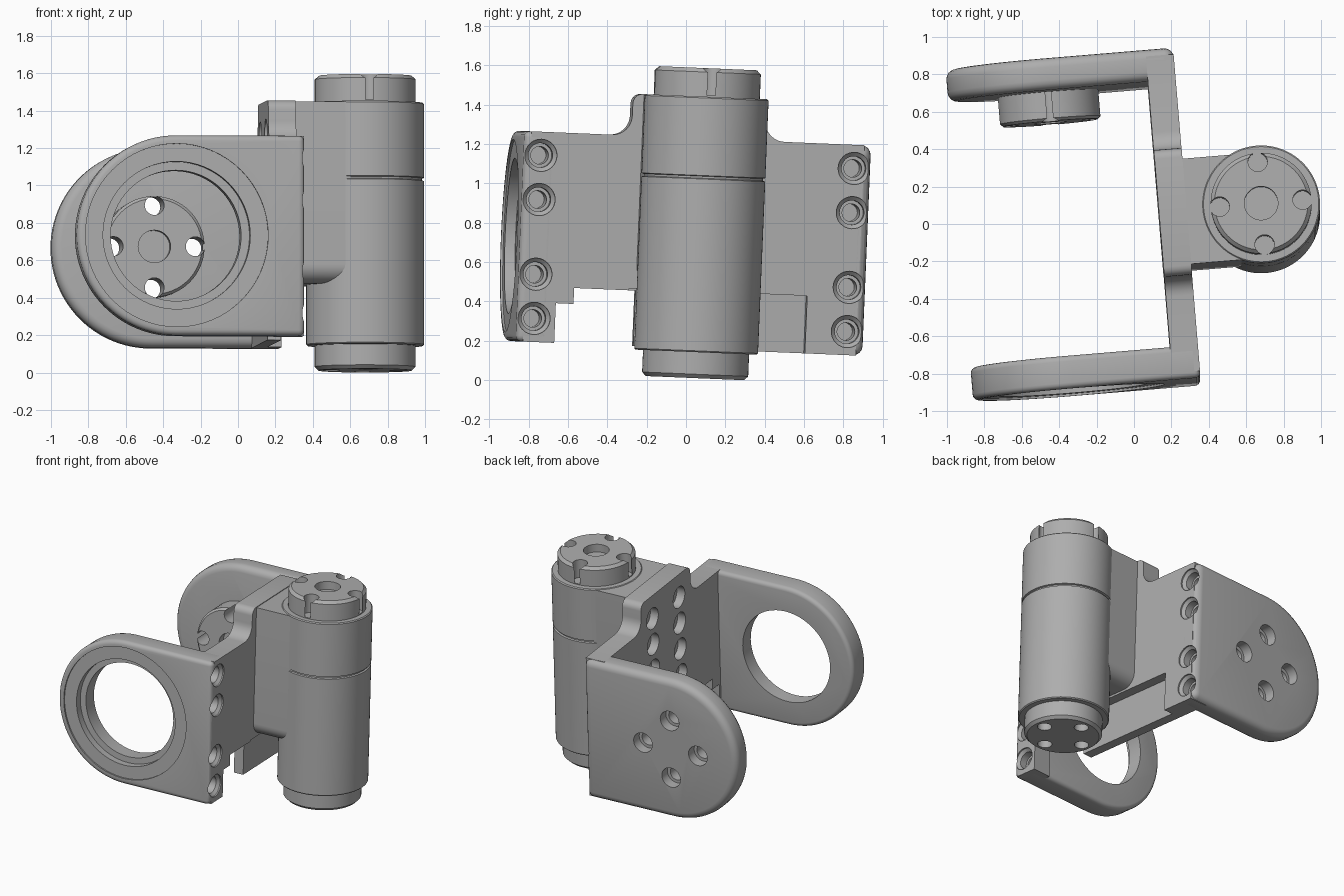
import bpy, bmesh, math
from mathutils import Matrix

if "Cube" in bpy.data.objects:
    bpy.data.objects.remove(bpy.data.objects["Cube"], do_unlink=True)

grey = bpy.data.materials.new("machined grey")
grey.use_nodes = True
COLOUR = (0.42, 0.42, 0.42, 1)
grey.diffuse_color = COLOUR
grey.node_tree.nodes["Principled BSDF"].inputs["Base Color"].default_value = COLOUR

parts, cutters = [], []


def place(axis, p, q, a):
    return {"x": (a, p, q), "y": (p, a, q), "z": (p, q, a)}[axis]


def finish(name, bm, cutter):
    bmesh.ops.recalc_face_normals(bm, faces=bm.faces)
    mesh = bpy.data.meshes.new(name)
    bm.to_mesh(mesh)
    bm.free()
    mesh.materials.append(grey)
    ob = bpy.data.objects.new(name, mesh)
    bpy.context.collection.objects.link(ob)
    ob.hide_render = cutter
    (cutters if cutter else parts).append(ob)
    return ob


def prism(name, axis, pts, a, b, cutter=False):
    """Extrude a flat outline along an axis."""
    bm = bmesh.new()
    lo, hi = ([bm.verts.new(place(axis, p, q, t)) for p, q in pts] for t in (a, b))
    bm.faces.new(lo)
    bm.faces.new(hi)
    n = len(pts)
    for i in range(n):
        j = (i + 1) % n
        bm.faces.new((lo[i], lo[j], hi[j], hi[i]))
    return finish(name, bm, cutter)


def turned(name, axis, centre, profile, cutter=False, n=64):
    """Turn (radius, position) pairs about an axis, with closed ends."""
    bm = bmesh.new()
    rings = []
    for r, a in profile:
        rings.append([bm.verts.new(place(axis, centre[0] + r * math.cos(math.tau * i / n),
                                         centre[1] + r * math.sin(math.tau * i / n), a))
                      for i in range(n)])
    bm.faces.new(rings[0])
    bm.faces.new(rings[-1])
    for lo, hi in zip(rings, rings[1:]):
        for i in range(n):
            j = (i + 1) % n
            bm.faces.new((lo[i], lo[j], hi[j], hi[i]))
    return finish(name, bm, cutter)


def apply(ob, mod):
    bpy.context.view_layer.objects.active = ob
    bpy.ops.object.modifier_apply(modifier=mod.name)


def bevel(ob, width, angle=40, segments=4):
    mod = ob.modifiers.new("Bevel", "BEVEL")
    mod.width, mod.segments = width, segments
    mod.limit_method, mod.angle_limit = "ANGLE", math.radians(angle)
    apply(ob, mod)


def cut(ob, tools):
    for tool in tools:
        mod = ob.modifiers.new("Cut", "BOOLEAN")
        mod.operation, mod.solver, mod.object = "DIFFERENCE", "EXACT", tool
        apply(ob, mod)


def arc(cx, cy, r, start, end, n):
    return [(cx + r * math.cos(math.radians(start + (end - start) * i / n)),
             cy + r * math.sin(math.radians(start + (end - start) * i / n))) for i in range(n + 1)]


def bolt_circle(axis, centre, radius, profile):
    return [turned("bolt_cutter", axis,
                   (centre[0] + radius * math.cos(k * math.pi / 2),
                    centre[1] + radius * math.sin(k * math.pi / 2)), profile, True, 24)
            for k in range(4)]


# Main sizes of the bracket
IN, OUT = 0.136, 0.285
MID, R = (-0.40, -0.103), 0.535
LOW, HIGH, TALL = MID[1] - R, MID[1] + R, 0.645
FRONT, BACK = (-0.865, -0.69), (0.737, 0.907)
POST = (0.684, 0.022)

# Arms: half-round plates
outline = arc(*MID, R, 90, 270, 48) + [(OUT, LOW), (OUT, HIGH)]
front_arm = prism("front_arm", "y", outline, *FRONT)
back_arm = prism("back_arm", "y", outline, *BACK)
bevel(front_arm, 0.03)
bevel(back_arm, 0.05)

# Web: stepped plate joining the arms, with a tall middle
web_outline = ([(-0.83, LOW), (-0.67, LOW), (-0.67, -0.436), (-0.58, -0.436), (-0.58, -0.355),
                (-0.26, -0.355), (-0.26, LOW), (0.87, LOW), (0.87, HIGH)]
               + arc(0.46, HIGH + 0.1, 0.1, 270, 180, 6) + arc(0.31, TALL - 0.05, 0.05, 0, 90, 5)
               + arc(-0.27, TALL - 0.05, 0.05, 90, 180, 5) + arc(-0.42, HIGH + 0.1, 0.1, 0, -90, 6)
               + [(-0.83, HIGH)])
web = prism("web_plate", "x", web_outline, IN, OUT)
pocket = prism("pocket_cutter", "x", [(-0.3, -0.8), (0.61, -0.8), (0.61, -0.345), (-0.3, -0.345)],
               0.21, 0.4, True)
cut(web, [pocket])

# Countersunk screw holes along both outer edges
for arm, (a, b) in ((front_arm, FRONT), (back_arm, BACK)):
    v = (a + b) / 2
    holes = [turned("screw_cutter", "x", (v, MID[1] + s * d),
                    [(0.045, 0.05), (0.045, 0.2), (0.062, 0.2), (0.062, 0.255), (0.082, 0.275), (0.082, 0.33)],
                    True, 32) for s in (1, -1) for d in (0.19, 0.415)]
    cut(arm, holes)
    cut(web, holes)

# Two columns of screw holes on the inner side of the web
cut(web, [turned("inner_screw_cutter", "x", (v, w),
                 [(0.08, 0.1), (0.08, 0.2), (0.045, 0.2), (0.045, 0.27)], True, 32)
          for v in (-0.16, 0.205) for w in (0.47, 0.27, 0.07, -0.13)])

# Stepped bearing opening in the front arm
cut(front_arm, [turned("bearing_cutter", "y", MID, [
    (0.49, -0.95), (0.49, -0.853), (0.395, -0.853), (0.395, -0.80),
    (0.35, -0.80), (0.35, -0.6)], True)])

# Round boss on the inside of the back arm, drilled through
boss = turned("back_boss", "y", MID, [(0.255, 0.58), (0.27, 0.595), (0.27, 0.76)])
through = bolt_circle("y", MID, 0.22, [(0.052, 0.5), (0.052, 0.83), (0.075, 0.83), (0.075, 1.0)])
centre_hole = turned("boss_centre_cutter", "y", MID, [(0.087, 0.5), (0.087, 0.64)], True, 32)
cut(back_arm, through)
cut(boss, through + [centre_hole])

# Neck between web and post, rounded along its lower edges
neck_outline = (arc(-0.165, -0.23, 0.1, 180, 270, 8) + arc(0.20, -0.23, 0.1, 270, 360, 8)
                + [(0.30, TALL - 0.005), (-0.265, TALL - 0.005)])
prism("neck", "x", neck_outline, OUT - 0.02, POST[0])

# Post body with a seam groove
turned("post_body", "z", POST, [
    (0.308, -0.655), (0.315, -0.648), (0.315, 0.226), (0.303, 0.23), (0.303, 0.24),
    (0.315, 0.244), (0.315, 0.638), (0.308, TALL)], n=96)

# Post end caps with bolt holes
top_cap = turned("post_top_cap", "z", POST, [(0.27, 0.62), (0.27, 0.77), (0.25, 0.79)])
cut(top_cap, bolt_circle("z", POST, 0.222, [(0.052, 0.652), (0.052, 0.9)])
    + [turned("cap_centre_cutter", "z", POST, [(0.09, 0.73), (0.09, 0.9)], True, 32)])
bottom_cap = turned("post_bottom_cap", "z", POST, [(0.25, -0.787), (0.27, -0.767), (0.27, -0.63)])
cut(bottom_cap, bolt_circle("z", POST, 0.18, [(0.05, -0.9), (0.05, -0.70)]))

# Remove cutters, smooth the parts and set the slight turn and tilt of the assembly
for tool in cutters:
    bpy.data.objects.remove(tool, do_unlink=True)
pose = (Matrix.Translation((0, 0, 0.8)) @ Matrix.Rotation(math.radians(-2.4), 4, "X")
        @ Matrix.Rotation(math.radians(4.76), 4, "Z"))
bpy.ops.object.select_all(action="DESELECT")
for ob in parts:
    ob.matrix_world = pose
    ob.select_set(True)
    bpy.context.view_layer.objects.active = ob
bpy.ops.object.shade_smooth_by_angle(angle=math.radians(30))
